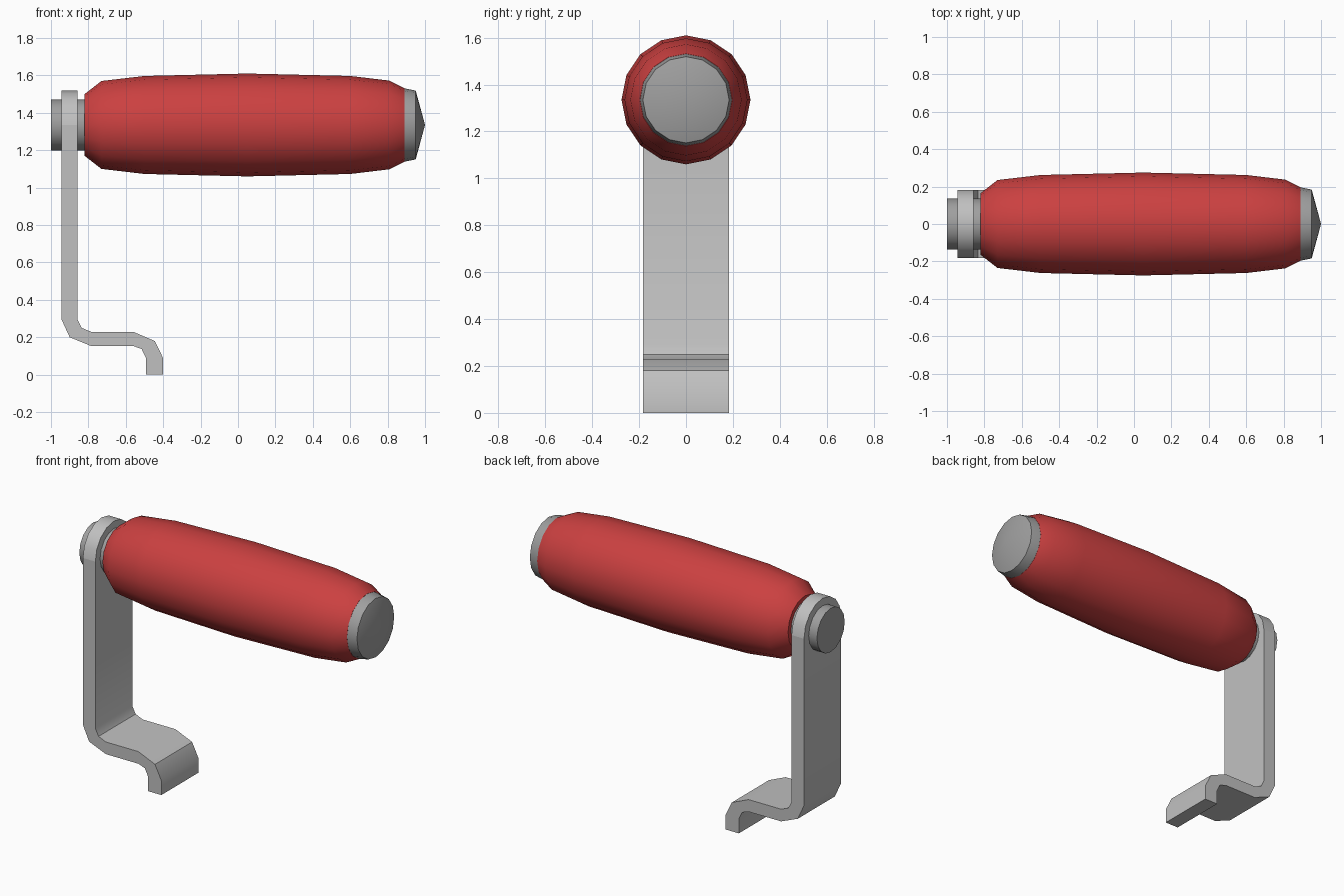
import bpy, bmesh, math

cube = bpy.data.objects.get("Cube")
if cube:
    bpy.data.objects.remove(cube, do_unlink=True)

AXIS_Z = 1.335   # height of the grip axis
SIDES = 16


def material(name, color):
    m = bpy.data.materials.new(name)
    m.use_nodes = True
    m.diffuse_color = (*color, 1)
    m.node_tree.nodes["Principled BSDF"].inputs["Base Color"].default_value = (*color, 1)
    return m


def finish(name, bm, mat):
    bmesh.ops.recalc_face_normals(bm, faces=bm.faces)
    mesh = bpy.data.meshes.new(name)
    bm.to_mesh(mesh)
    bm.free()
    mesh.materials.append(mat)
    obj = bpy.data.objects.new(name, mesh)
    bpy.context.collection.objects.link(obj)
    bpy.ops.object.select_all(action='DESELECT')
    obj.select_set(True)
    bpy.context.view_layer.objects.active = obj
    bpy.ops.object.shade_smooth_by_angle(angle=math.radians(35))
    return obj


def lathe(name, profile, mat):
    """Turn an (x, radius) profile around the grip axis; zero radius makes a tip."""
    bm = bmesh.new()
    rings = []
    for x, r in profile:
        count = SIDES if r > 0 else 1
        rings.append([bm.verts.new((x, r * math.sin(math.tau * i / SIDES),
                                    AXIS_Z + r * math.cos(math.tau * i / SIDES)))
                      for i in range(count)])
    for a, b in zip(rings, rings[1:]):
        for i in range(SIDES):
            j = (i + 1) % SIDES
            if len(b) == 1:
                bm.faces.new((a[i], a[j], b[0]))
            else:
                bm.faces.new((a[i], a[j], b[j], b[i]))
    for ring in (rings[0], rings[-1]):
        if len(ring) > 1:
            bm.faces.new(ring)
    return finish(name, bm, mat)


def extrude(name, points, direction, mat):
    bm = bmesh.new()
    face = bm.faces.new([bm.verts.new(p) for p in points])
    grown = bmesh.ops.extrude_face_region(bm, geom=[face])["geom"]
    bmesh.ops.translate(bm, vec=direction,
                        verts=[v for v in grown if isinstance(v, bmesh.types.BMVert)])
    return finish(name, bm, mat)


red = material("red grip", (0.60, 0.052, 0.052))
steel = material("light steel", (0.53, 0.53, 0.53))
dark_steel = material("mid grey steel", (0.35, 0.35, 0.35))

# Barrel-shaped grip
lathe("grip", [(-0.82, 0.165), (-0.73, 0.235), (-0.5, 0.262), (0.05, 0.275),
               (0.6, 0.262), (0.81, 0.237), (0.89, 0.197)], red)

# End cap with a shallow point, and the pin through the strap
lathe("end_cap", [(0.88, 0.197), (0.89, 0.196), (0.95, 0.184), (1.0, 0)], dark_steel)
lathe("pin", [(-1.0, 0.137), (-0.80, 0.137)], dark_steel)

# Bent strap: left outline down to the foot, then back up
HALF = 0.183
BACK, FRONT = -0.943, -0.857
outline = [(BACK, AXIS_Z), (BACK, 0.294), (-0.90, 0.20), (-0.785, 0.153),
           (-0.56, 0.153), (-0.515, 0.137), (-0.493, 0.09), (-0.493, 0),
           (-0.401, 0), (-0.401, 0.09), (-0.445, 0.18), (-0.56, 0.229),
           (-0.785, 0.229), (-0.835, 0.25), (FRONT, 0.294), (FRONT, AXIS_Z)]
extrude("strap", [(x, -HALF, z) for x, z in outline], (0, 2 * HALF, 0), steel)

# Rounded top of the strap
arc = [math.pi * i / 8 for i in range(9)]
extrude("strap_eye", [(BACK, HALF * math.cos(a), AXIS_Z + HALF * math.sin(a)) for a in arc],
        (FRONT - BACK, 0, 0), steel)
